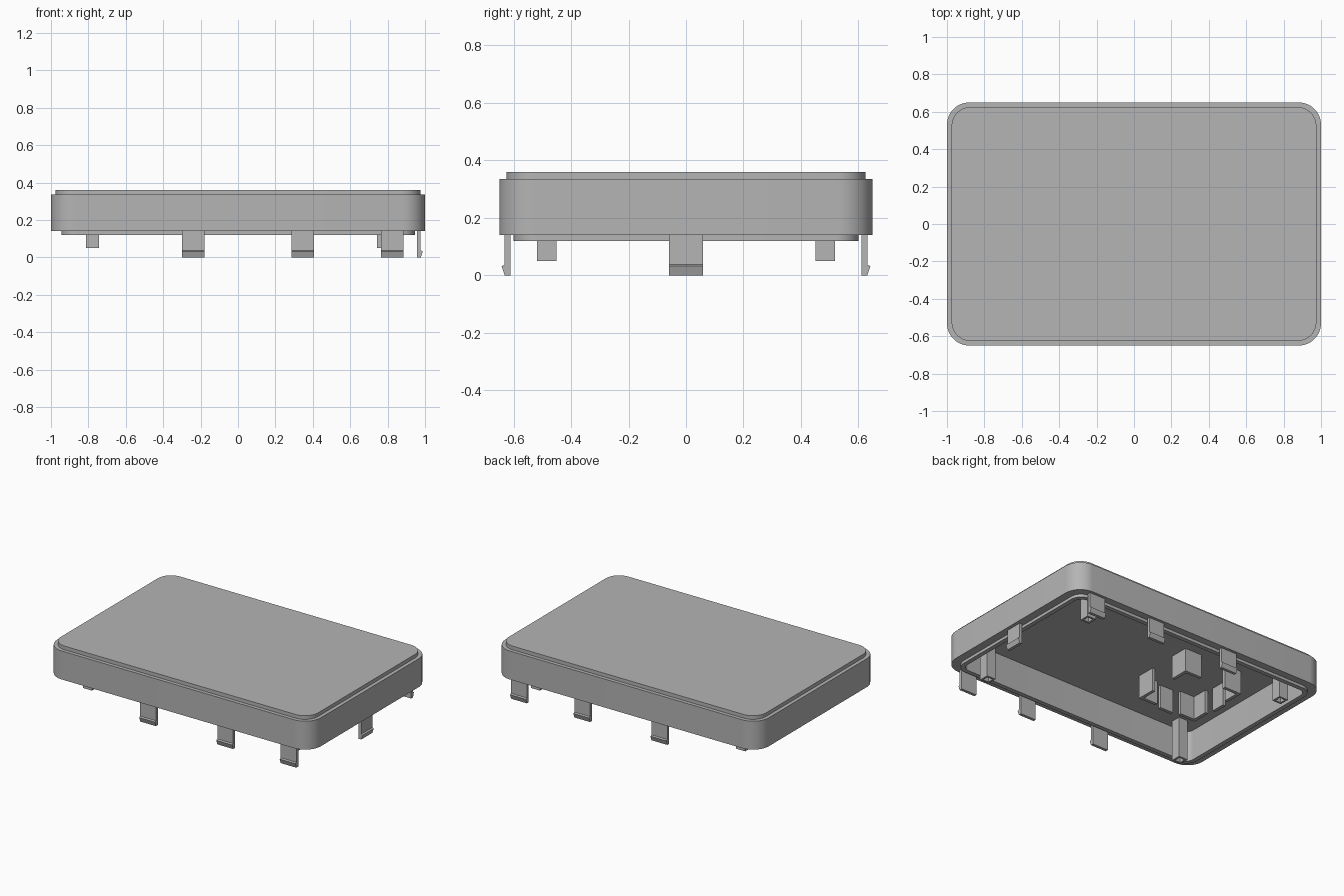
import bpy, bmesh
from math import sin, cos, pi
from mathutils import Matrix, Vector

cube = bpy.data.objects.get("Cube")
if cube:
    bpy.data.objects.remove(cube, do_unlink=True)

grey = bpy.data.materials.new("plain grey")
grey.use_nodes = True
COLOUR = (0.46, 0.46, 0.46, 1)
grey.diffuse_color = COLOUR
grey.node_tree.nodes["Principled BSDF"].inputs["Base Color"].default_value = COLOUR

CEILING = 0.33


def finish(bm, name):
    bmesh.ops.recalc_face_normals(bm, faces=bm.faces)
    mesh = bpy.data.meshes.new(name)
    bm.to_mesh(mesh)
    bm.free()
    mesh.materials.append(grey)
    obj = bpy.data.objects.new(name, mesh)
    bpy.context.collection.objects.link(obj)
    return obj


def rounded_ring(bm, hx, hy, radius, z, steps=12):
    """Loop of vertices around a rounded rectangle."""
    ring = []
    for quarter, (sx, sy) in enumerate([(1, 1), (-1, 1), (-1, -1), (1, -1)]):
        for i in range(steps + 1):
            a = (quarter + i / steps) * pi / 2
            ring.append(bm.verts.new((sx * (hx - radius) + radius * cos(a),
                                      sy * (hy - radius) + radius * sin(a), z)))
    return ring


def prism(name, outline, z0, z1):
    """Vertical prism from a flat outline."""
    bm = bmesh.new()
    face = bm.faces.new([bm.verts.new((x, y, z0)) for x, y in outline])
    out = bmesh.ops.extrude_face_region(bm, geom=[face])
    moved = [v for v in out["geom"] if isinstance(v, bmesh.types.BMVert)]
    bmesh.ops.translate(bm, verts=moved, vec=(0, 0, z1 - z0))
    return finish(bm, name)


# Hollow lid: rings from the inner ceiling, round the rim, to the top
bm = bmesh.new()
sections = [
    (0.915, 0.57, 0.05, CEILING),
    (0.915, 0.57, 0.05, 0.12),
    (0.945, 0.60, 0.08, 0.12),
    (0.945, 0.60, 0.08, 0.14),
    (1.0, 0.65, 0.12, 0.14),
    (1.0, 0.65, 0.12, 0.335),
    (0.975, 0.625, 0.10, 0.335),
    (0.975, 0.625, 0.10, 0.36),
]
rings = [rounded_ring(bm, *s) for s in sections]
for a, b in zip(rings, rings[1:]):
    for i in range(len(a)):
        j = (i + 1) % len(a)
        bm.faces.new((a[i], a[j], b[j], b[i]))
bm.faces.new(rings[0])
bm.faces.new(rings[-1])
lid = finish(bm, "lid_shell")
bpy.context.view_layer.objects.active = lid
lid.select_set(True)
bpy.ops.object.shade_smooth_by_angle(angle=pi / 6)


# Snap clips: hooked profile (outward, height) extruded along the edge
def clip(name, place, angle, width=0.12):
    profile = [(0, 0), (0.02, 0), (0.031, 0.032), (0.02, 0.037), (0.02, 0.15), (0, 0.15)]
    bm = bmesh.new()
    face = bm.faces.new([bm.verts.new((-width / 2, -out, z)) for out, z in profile])
    geom = bmesh.ops.extrude_face_region(bm, geom=[face])["geom"]
    bmesh.ops.translate(bm, verts=[v for v in geom if isinstance(v, bmesh.types.BMVert)],
                        vec=(width, 0, 0))
    bm.transform(Matrix.Translation(Vector(place)) @ Matrix.Rotation(angle, 4, "Z"))
    finish(bm, name)


for i, x in enumerate((-0.24, 0.345, 0.825)):
    clip(f"front_clip_{i + 1}", (x, -0.611, 0), 0)
    clip(f"back_clip_{i + 1}", (x, 0.611, 0), pi)
clip("left_clip", (0.957, 0, 0), pi / 2)

# Corner pegs with a square hole in the end
for sx in (-1, 1):
    for sy in (-1, 1):
        bm = bmesh.new()
        bmesh.ops.create_cube(bm, size=1)
        bm.transform(Matrix.Translation((sx * 0.778, sy * 0.485, (CEILING + 0.05) / 2))
                     @ Matrix.Diagonal((0.068, 0.068, CEILING - 0.05, 1)))
        end = min(bm.faces, key=lambda f: f.calc_center_median().z)
        bmesh.ops.inset_region(bm, faces=[end], thickness=0.018)
        geom = bmesh.ops.extrude_face_region(bm, geom=[end])["geom"]
        bmesh.ops.translate(bm, verts=[v for v in geom if isinstance(v, bmesh.types.BMVert)],
                            vec=(0, 0, 0.1))
        bmesh.ops.delete(bm, geom=[end], context="FACES_ONLY")
        finish(bm, f"{'left' if sx > 0 else 'right'}_{'back' if sy > 0 else 'front'}_peg")

# Square holder under the ceiling: four angle brackets and two tabs
CX, CY, HALF, ARM, T, LOW = -0.45, 0.005, 0.225, 0.13, 0.022, 0.17
bracket = [(HALF, HALF), (HALF - ARM, HALF), (HALF - ARM, HALF - T),
           (HALF - T, HALF - T), (HALF - T, HALF - ARM), (HALF, HALF - ARM)]
n = 0
for sx in (-1, 1):
    for sy in (-1, 1):
        n += 1
        prism(f"holder_bracket_{n}", [(CX + sx * x, CY + sy * y) for x, y in bracket],
              LOW, CEILING)

tab = [(-0.05, -HALF - T), (0.05, -HALF - T), (0.05, -HALF), (-0.05, -HALF)]
prism("holder_front_tab", [(CX + x, CY + y) for x, y in tab], LOW, CEILING)
prism("holder_right_tab", [(CX + y, CY + x) for x, y in tab], LOW, CEILING)
